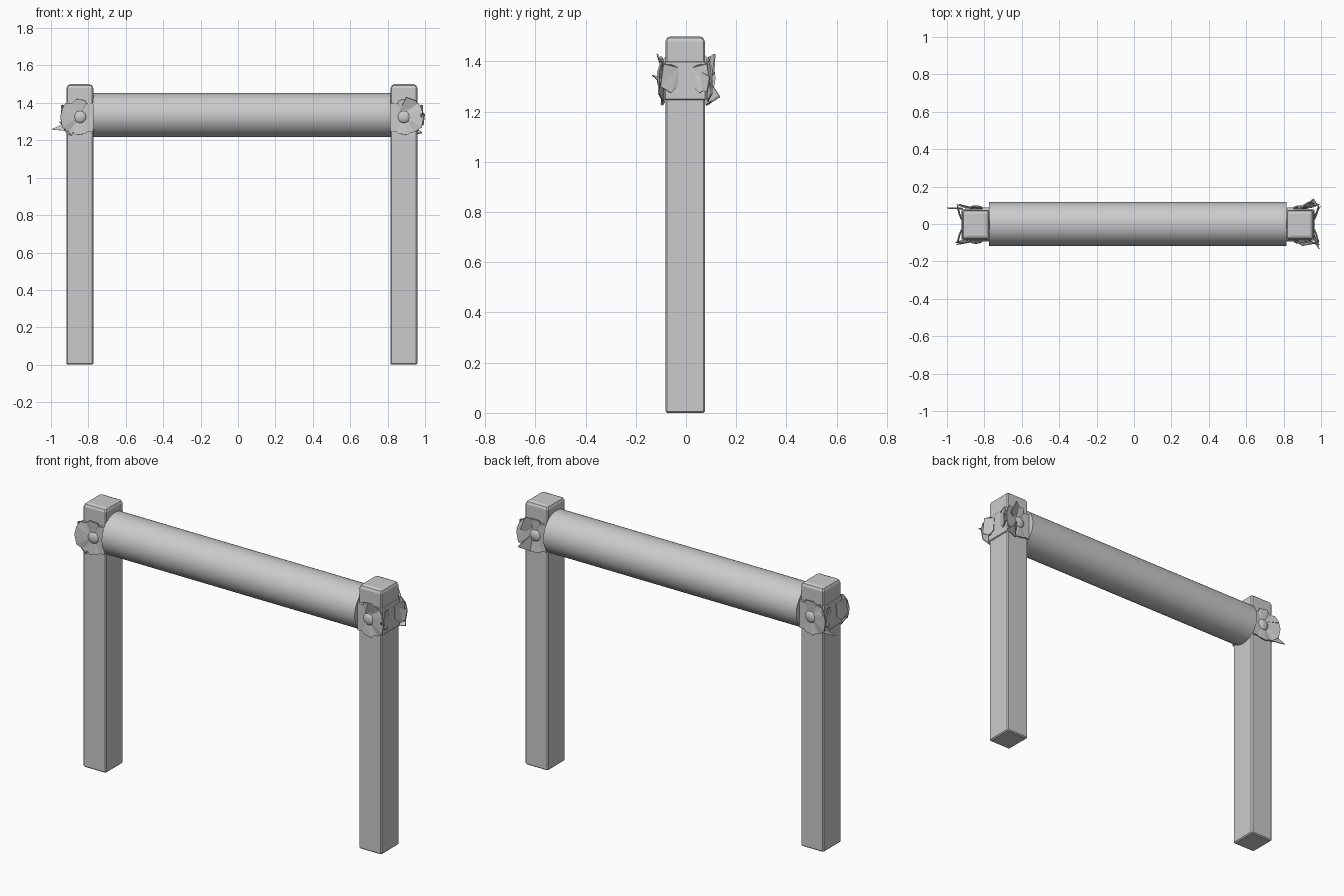
import bpy, bmesh, math
from mathutils import Vector

if "Cube" in bpy.data.objects:
    bpy.data.objects.remove(bpy.data.objects["Cube"])

ZC = 1.325


def make(name, bm, smooth=False):
    bmesh.ops.recalc_face_normals(bm, faces=bm.faces)
    me = bpy.data.meshes.new(name)
    bm.to_mesh(me)
    bm.free()
    ob = bpy.data.objects.new(name, me)
    bpy.context.collection.objects.link(ob)
    if smooth:
        bpy.ops.object.select_all(action='DESELECT')
        ob.select_set(True)
        bpy.context.view_layer.objects.active = ob
        bpy.ops.object.shade_smooth_by_angle(angle=math.radians(35))
    return ob


def box(name, x0, x1, y0, y1, z0, z1, top=0.004, side=0.004):
    # bevelled block: stacked rings give a softened top and bottom
    bm = bmesh.new()
    rings = []
    for inset, z in ((side, z0), (0, z0 + side), (0, z1 - top),
                     (top * 0.3, z1 - top * 0.3), (top, z1)):
        a, b, c, d = x0 + inset, x1 - inset, y0 + inset, y1 - inset
        s = 0.006
        pts = [(a + s, c), (b - s, c), (b, c + s), (b, d - s),
               (b - s, d), (a + s, d), (a, d - s), (a, c + s)]
        rings.append([bm.verts.new((x, y, z)) for x, y in pts])
    for r, q in zip(rings, rings[1:]):
        for i in range(8):
            j = (i + 1) % 8
            bm.faces.new((r[i], r[j], q[j], q[i]))
    bm.faces.new(rings[0])
    bm.faces.new(rings[-1])
    return make(name, bm)


def sheet(name, pts, centre=None, thick=0.006):
    # thin torn metal: fan of triangles around a centre, solidified
    bm = bmesh.new()
    vs = [bm.verts.new(p) for p in pts]
    if centre:
        c = bm.verts.new(centre)
        for i, v in enumerate(vs):
            bm.faces.new((c, v, vs[(i + 1) % len(vs)]))
    else:
        for i in range(1, len(vs) - 1):
            bm.faces.new((vs[0], vs[i], vs[i + 1]))
    ob = make(name, bm)
    m = ob.modifiers.new("thickness", 'SOLIDIFY')
    m.thickness = thick
    m.offset = 0
    return ob


def bolt(name, pos, axis, r=0.034, h=0.016):
    # low domed bolt head
    bm = bmesh.new()
    bmesh.ops.create_uvsphere(bm, u_segments=20, v_segments=10, radius=1)
    bmesh.ops.scale(bm, vec=(r, r, h), verts=bm.verts)
    rot = Vector((0, 0, 1)).rotation_difference(Vector(axis)).to_matrix()
    bmesh.ops.rotate(bm, matrix=rot, verts=bm.verts)
    bmesh.ops.translate(bm, vec=pos, verts=bm.verts)
    return make(name, bm, True)


# round crossbeam
bm = bmesh.new()
bmesh.ops.create_cone(bm, cap_ends=True, segments=48, radius1=0.117,
                      radius2=0.117, depth=1.59)
for v in bm.verts:
    v.co = (v.co.z + 0.02, v.co.x, v.co.y + 1.335)
make("crossbeam", bm, True)

# torn outline of a front or back plate: outward x from post centre, z, flare in y
OUTLINE = [(-0.07, 1.245, 0), (-0.07, 1.40, 0), (-0.035, 1.395, 0),
           (-0.03, 1.415, 0.006), (0.02, 1.42, 0.010), (0.04, 1.40, 0.004),
           (0.075, 1.40, 0.010), (0.095, 1.37, 0.018), (0.105, 1.325, 0.020),
           (0.095, 1.27, 0.018), (0.06, 1.245, 0.004), (0.03, 1.24, 0.004),
           (0.02, 1.228, 0.008), (-0.03, 1.235, 0.004), (-0.04, 1.245, 0)]

for label, cx, s in (("left", -0.845, -1), ("right", 0.8875, 1)):
    hw = 0.0715
    box(label + "_post", cx - hw, cx + hw, -0.082, 0.075, 0, 1.5, top=0.02, side=0.006)
    # wrapped metal collar
    box(label + "_collar", cx - 0.077, cx + 0.077, -0.088, 0.081, 1.247, 1.40)
    for side, f, y in (("front", -1, -0.09), ("back", 1, 0.084)):
        sheet(f"{label}_{side}_plate",
              [(cx + s * u, y + f * w, z) for u, z, w in OUTLINE],
              (cx, y, ZC))
        bolt(f"{label}_{side}_bolt", (cx, y, ZC), (0, f, 0))
        # curled tab on the outer face, next to the plate
        x = cx + s * 0.078
        sheet(f"{label}_{side}_tab",
              [(x, y - f * 0.06, 1.375), (x + s * 0.012, y - f * 0.035, 1.385),
               (x + s * 0.02, y, 1.39), (x + s * 0.02, y + f * 0.012, 1.30),
               (x + s * 0.01, y - f * 0.03, 1.275), (x, y - f * 0.055, 1.30)])

# bent shards on the right post
sheet("right_front_spike", [(0.99, -0.135, 1.345), (0.955, -0.07, 1.33), (0.965, -0.06, 1.28)])
sheet("right_front_upper_shard", [(0.90, -0.115, 1.43), (0.86, -0.09, 1.35),
                                  (0.945, -0.09, 1.36), (0.955, -0.105, 1.41)])
sheet("right_back_shard", [(0.96, 0.135, 1.26), (0.90, 0.085, 1.335),
                           (0.91, 0.08, 1.225), (0.985, 0.10, 1.24)])
sheet("right_back_upper_shard", [(0.93, 0.115, 1.43), (0.88, 0.085, 1.41),
                                 (0.92, 0.085, 1.33), (0.965, 0.11, 1.35)])
sheet("right_outer_shard", [(0.997, 0.095, 1.34), (0.965, 0.04, 1.37), (0.967, 0.05, 1.285),
                            (0.99, 0.085, 1.28)])
# bent shards on the left post
sheet("left_back_spike", [(-1.0, 0.085, 1.258), (-0.925, 0.085, 1.29), (-0.915, 0.08, 1.25)])
sheet("left_back_shard", [(-0.935, 0.105, 1.36), (-0.90, 0.085, 1.41), (-0.86, 0.085, 1.35)])
sheet("left_front_shard", [(-0.955, -0.10, 1.30), (-0.915, -0.085, 1.235), (-0.885, -0.095, 1.225),
                           (-0.89, -0.088, 1.31)])
